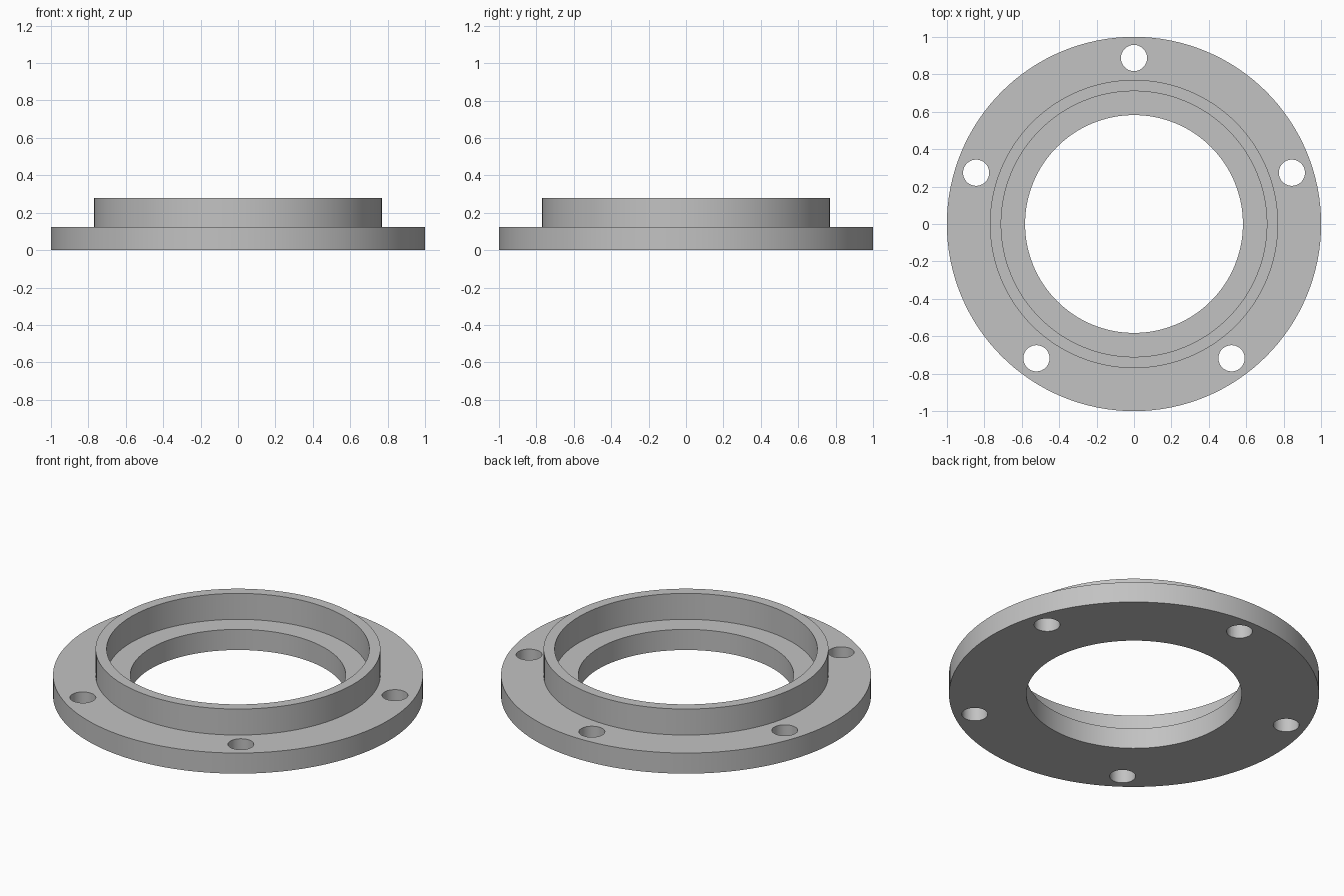
import bpy
import bmesh
from math import radians, pi
from mathutils import Matrix

if "Cube" in bpy.data.objects:
    bpy.data.objects.remove(bpy.data.objects["Cube"], do_unlink=True)

SEGMENTS = 128
FLANGE_TOP = 0.123
RIM_TOP = 0.278
BORE, RECESS, COLLAR, FLANGE = 0.582, 0.71, 0.77, 1.0
HOLE_COUNT, HOLE_RADIUS, HOLE_CIRCLE = 5, 0.07, 0.887


def make_material(name, rgb):
    mat = bpy.data.materials.new(name)
    mat.use_nodes = True
    colour = (*rgb, 1.0)
    mat.diffuse_color = colour
    mat.node_tree.nodes["Principled BSDF"].inputs["Base Color"].default_value = colour
    return mat


def add_object(name, bm, mat):
    bmesh.ops.recalc_face_normals(bm, faces=bm.faces)
    mesh = bpy.data.meshes.new(name)
    bm.to_mesh(mesh)
    bm.free()
    mesh.materials.append(mat)
    obj = bpy.data.objects.new(name, mesh)
    bpy.context.collection.objects.link(obj)
    return obj


def lathe(name, profile, mat):
    """Turn a closed (radius, height) profile around the z axis."""
    bm = bmesh.new()
    verts = [bm.verts.new((r, 0, z)) for r, z in profile]
    edges = [bm.edges.new((a, b)) for a, b in zip(verts, verts[1:] + verts[:1])]
    bmesh.ops.spin(bm, geom=verts + edges, cent=(0, 0, 0), axis=(0, 0, 1),
                   angle=2 * pi, steps=SEGMENTS, use_merge=True)
    bmesh.ops.remove_doubles(bm, verts=bm.verts, dist=0.0001)
    return add_object(name, bm, mat)


grey = make_material("light grey metal", (0.54, 0.54, 0.54))

# Flange with raised collar, stepped recess and through bore
flange = lathe("flanged_collar", [
    (BORE, 0), (FLANGE, 0), (FLANGE, FLANGE_TOP),
    (COLLAR, FLANGE_TOP), (COLLAR, RIM_TOP),
    (RECESS, RIM_TOP), (RECESS, FLANGE_TOP), (BORE, FLANGE_TOP),
], grey)

# Ring of bolt hole cutters, the first one at the back
bm = bmesh.new()
for i in range(HOLE_COUNT):
    place = (Matrix.Rotation(2 * pi * i / HOLE_COUNT, 4, "Z")
             @ Matrix.Translation((0, HOLE_CIRCLE, FLANGE_TOP / 2)))
    bmesh.ops.create_cone(bm, cap_ends=True, segments=48, radius1=HOLE_RADIUS,
                          radius2=HOLE_RADIUS, depth=0.2, matrix=place)
cutter = add_object("bolt_hole_cutters", bm, grey)
cutter.hide_render = True

# Drill the holes and drop the cutters
cut = flange.modifiers.new("bolt_holes", "BOOLEAN")
cut.operation = "DIFFERENCE"
cut.solver = "EXACT"
cut.object = cutter
bpy.ops.object.select_all(action="DESELECT")
flange.select_set(True)
bpy.context.view_layer.objects.active = flange
bpy.ops.object.modifier_apply(modifier=cut.name)
bpy.data.objects.remove(cutter, do_unlink=True)

# Smooth round walls with crisp rims
bpy.ops.object.shade_smooth_by_angle(angle=radians(30))
